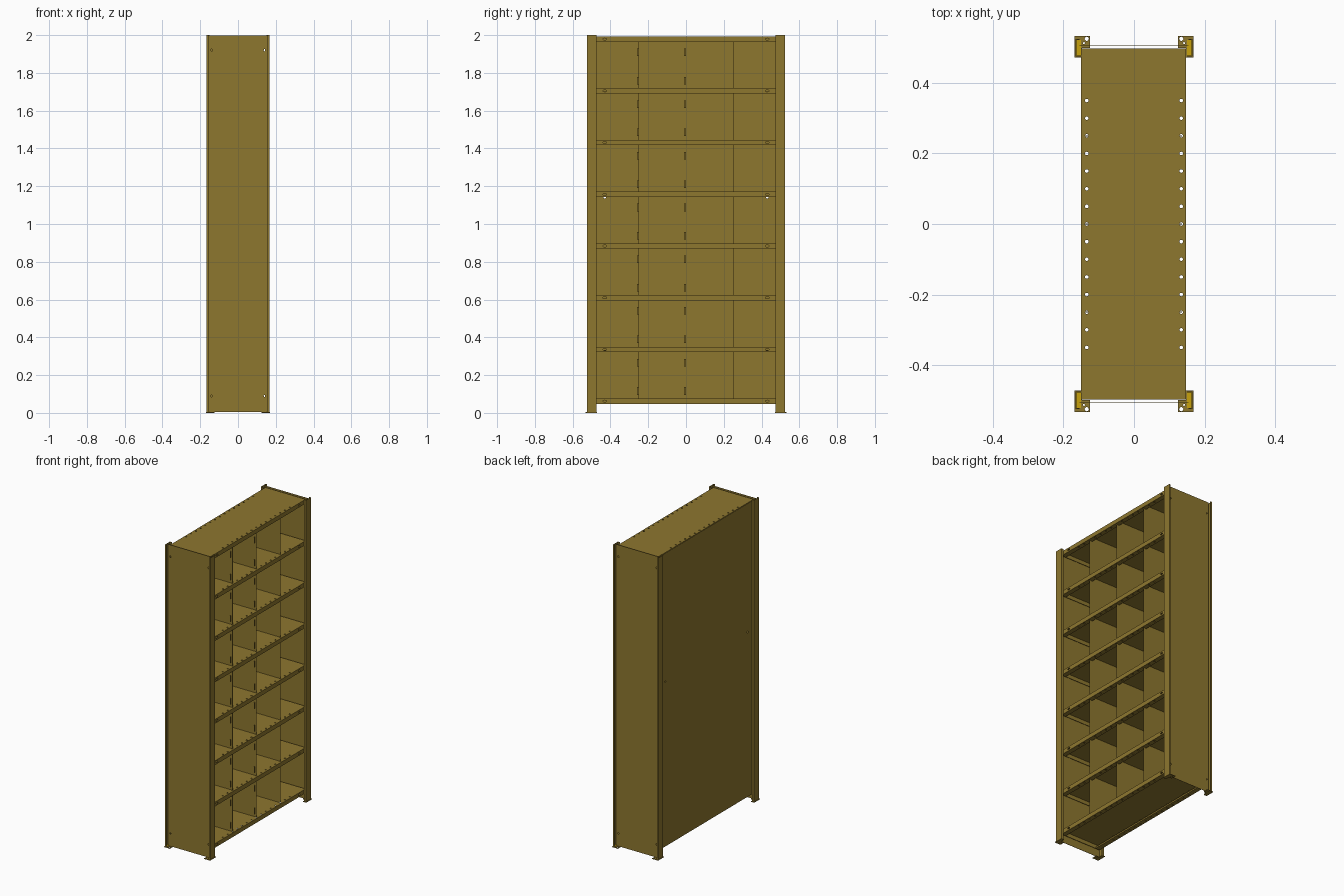
import bpy, bmesh, math
from mathutils import Matrix

if "Cube" in bpy.data.objects:
    bpy.data.objects.remove(bpy.data.objects["Cube"])


def material(name, rgb):
    m = bpy.data.materials.new(name)
    m.diffuse_color = (*rgb, 1)
    m.use_nodes = True
    m.node_tree.nodes["Principled BSDF"].inputs["Base Color"].default_value = (*rgb, 1)
    return m


OCHRE = material("ochre steel", (0.270, 0.184, 0.028))
GOLD = material("bright gold", (0.58, 0.36, 0.004))

# local (u, v, thickness) axes of a sheet for each plane
PLANES = {
    "xy": Matrix.Identity(4),
    "yz": Matrix(((0, 0, 1, 0), (1, 0, 0, 0), (0, 1, 0, 0), (0, 0, 0, 1))),
    "xz": Matrix(((1, 0, 0, 0), (0, 0, -1, 0), (0, 1, 0, 0), (0, 0, 0, 1))),
}
T = 0.0025  # sheet thickness


def rect(u0, u1, v0, v1):
    return [(u0, v0), (u1, v0), (u1, v1), (u0, v1)]


def sheet(name, plane, outline, at, holes=(), thick=T, mat=OCHRE):
    """Flat plate with oval holes (u, v, ru, rv), centred at offset `at` across its plane."""
    loops = [outline]
    for u, v, ru, rv in holes:
        loops.append([(u + ru * math.cos(a * math.pi / 6), v + rv * math.sin(a * math.pi / 6))
                      for a in range(12)])
    curve = bpy.data.curves.new(name, "CURVE")
    curve.dimensions = "2D"
    curve.fill_mode = "BOTH"
    curve.extrude = thick / 2
    for pts in loops:
        s = curve.splines.new("POLY")
        s.points.add(len(pts) - 1)
        for p, (u, v) in zip(s.points, pts):
            p.co = (u, v, 0, 1)
        s.use_cyclic_u = True
    tmp = bpy.data.objects.new("outline", curve)
    bpy.context.collection.objects.link(tmp)
    deps = bpy.context.evaluated_depsgraph_get()
    mesh = bpy.data.meshes.new_from_object(tmp.evaluated_get(deps))
    bpy.data.objects.remove(tmp)
    bm = bmesh.new()
    bm.from_mesh(mesh)
    bmesh.ops.remove_doubles(bm, verts=bm.verts, dist=1e-5)
    bm.transform(PLANES[plane] @ Matrix.Translation((0, 0, -at if plane == "xz" else at)))
    bmesh.ops.recalc_face_normals(bm, faces=bm.faces)
    for f in bm.faces:
        f.smooth = False
    bm.to_mesh(mesh)
    bm.free()
    mesh.name = name
    mesh.materials.clear()
    mesh.materials.append(mat)
    ob = bpy.data.objects.new(name, mesh)
    bpy.context.collection.objects.link(ob)
    return ob


def join(name, parts):
    bpy.ops.object.select_all(action="DESELECT")
    for p in parts:
        p.select_set(True)
    bpy.context.view_layer.objects.active = parts[0]
    bpy.ops.object.join()
    parts[0].name = name
    return parts[0]


def repeat(ob, name, offsets):
    """Linked copies of a part."""
    for i, off in enumerate(offsets):
        c = ob if i == 0 else ob.copy()
        if i:
            bpy.context.collection.objects.link(c)
        c.name = f"{name}_{i + 1}"
        c.location = off


# Corner posts: open channels with a foot plate and an inner pad
for sx in (-1, 1):
    for sy in (-1, 1):
        tag = ("left" if sx > 0 else "right") + ("_back" if sy > 0 else "_front")

        def flip(pts):
            return [(x * sx, y * sy) for x, y in pts]

        channel = [(0.155, 0.525), (0.166, 0.525), (0.166, 0.475), (0.150, 0.475),
                   (0.150, 0.478), (0.163, 0.478), (0.163, 0.522), (0.155, 0.522)]
        sheet("post_" + tag, "xy", flip(channel), 1.0, thick=2.0)
        foot = [(0.125, 0.533), (0.169, 0.533), (0.169, 0.472), (0.147, 0.472),
                (0.147, 0.499), (0.125, 0.499)]
        sheet("foot_" + tag, "xy", flip(foot), 0.002,
              [(0.134 * sx, 0.525 * sy, 0.006, 0.006), (0.142 * sx, 0.513 * sy, 0.003, 0.003)],
              thick=0.004)
        sheet("foot_pad_" + tag, "xy", flip(rect(0.150, 0.163, 0.478, 0.522)), 0.006,
              thick=0.004, mat=GOLD)

# End panels with bolt holes near the corners
bolts = [(sx * 0.14, z, 0.004, 0.006) for sx in (-1, 1) for z in (0.09, 1.92)]
for sy, tag in ((-1, "front"), (1, "back")):
    sheet("end_panel_" + tag, "xz", rect(-0.155, 0.155, 0.004, 1.998), sy * 0.507, bolts, 0.002)

# Closed rear panel
sheet("rear_panel", "yz", rect(-0.497, 0.497, 0.05, 1.99), -0.149,
      [(sy * 0.43, 1.14, 0.006, 0.006) for sy in (-1, 1)], 0.002)

# Shelf tray: perforated top, folded lips and end flanges, top surface at local z = 0
H = 0.028
W, L = 0.147, 0.497
rows = [i * 0.05 for i in range(-7, 8)]
punch = {s: [(s * 0.134, y, 0.005, 0.005) for y in rows] for s in (-1, 1)}
parts = [sheet("shelf", "xy", rect(-W, W, -L, L), -T / 2, punch[-1] + punch[1])]
for s in (-1, 1):
    slots = [(y, -H / 2, 0.010, 0.005) for y in (-0.43, 0.43)]
    parts.append(sheet("lip", "yz", rect(-L, L, -H, 0), s * (W - T / 2), slots))
    u0, u1 = sorted((s * W, s * (W - 0.03)))
    parts.append(sheet("return", "xy", rect(u0, u1, -L, L), -H + T / 2, punch[s]))
    parts.append(sheet("return_edge", "yz", rect(-L, L, -H, -H + 0.01), s * (W - 0.03)))
    parts.append(sheet("end_flange", "xz", rect(-W, W, -H, 0), s * (L - T / 2)))
PITCH = 0.2738
levels = [0.076 + PITCH * i for i in range(8)]
repeat(join("shelf", parts), "shelf", [(0, 0, z) for z in levels])

# Upright dividers between shelves, the first two columns with clip tabs
for y in (-0.25, 0, 0.25):
    parts = [sheet("divider", "xz", rect(-0.146, 0.136, 0, PITCH - T), 0)]
    if y < 0.1:
        for z in (0.02, 0.17):
            parts.append(sheet("tab", "yz", rect(-0.010, 0, z, z + 0.04), 0.125))
    repeat(join("divider", parts), "divider_" + {-0.25: "front", 0: "middle", 0.25: "back"}[y],
           [(0, y, z) for z in levels[:-1]])
